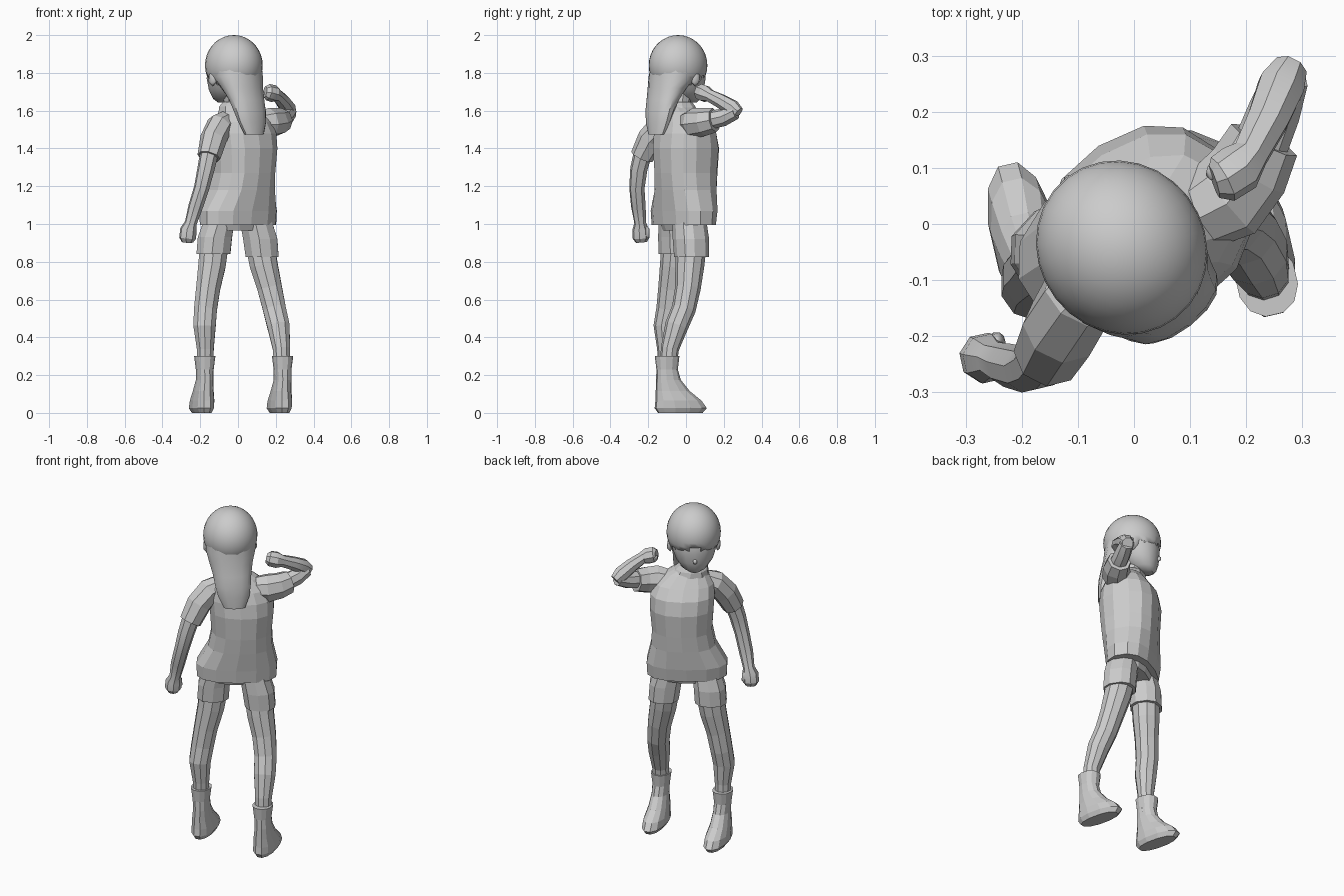
import bpy, bmesh, math
from mathutils import Vector, Matrix

FACE = math.radians(38)   # head yaw
BODY = math.radians(33)   # torso yaw
FOOT = math.radians(13)


def finish(name, bm, smooth=None):
    bmesh.ops.recalc_face_normals(bm, faces=bm.faces)
    me = bpy.data.meshes.new(name)
    bm.to_mesh(me)
    bm.free()
    ob = bpy.data.objects.new(name, me)
    bpy.context.collection.objects.link(ob)
    if smooth:
        bpy.ops.object.select_all(action='DESELECT')
        ob.select_set(True)
        bpy.context.view_layer.objects.active = ob
        bpy.ops.object.shade_smooth_by_angle(angle=math.radians(smooth))
    return ob


def skin(name, rings, smooth=None):
    bm = bmesh.new()
    vs = [[bm.verts.new(p) for p in r] for r in rings]
    n = len(vs[0])
    for a, b in zip(vs, vs[1:]):
        for i in range(n):
            j = (i + 1) % n
            bm.faces.new((a[i], a[j], b[j], b[i]))
    bm.faces.new(vs[0])
    bm.faces.new(vs[-1])
    return finish(name, bm, smooth)


def loft(name, sections, ang, n=12, power=0.85, smooth=None):
    """Stack of rounded horizontal sections: x, y, z, half width, half depth."""
    rings = []
    for x, y, z, a, b in sections:
        ring = []
        for i in range(n):
            t = 2 * math.pi * (i + 0.5) / n
            c, s = math.cos(t), math.sin(t)
            p = Vector((a * math.copysign(abs(c) ** power, c),
                        b * math.copysign(abs(s) ** power, s), 0))
            p.rotate(Matrix.Rotation(ang, 3, 'Z'))
            ring.append(p + Vector((x, y, z)))
        rings.append(ring)
    return skin(name, rings, smooth)


def tube(name, pts, n=8, smooth=None):
    """Limb along a path of x, y, z, radius."""
    P = [Vector(p[:3]) for p in pts]
    ref = Vector((-0.57, 0.82, 0.1))
    rings = []
    for k, p in enumerate(P):
        d = (P[min(k + 1, len(P) - 1)] - P[max(k - 1, 0)]).normalized()
        u = (ref - d * ref.dot(d)).normalized()
        v = d.cross(u)
        rings.append([p + pts[k][3] * (u * math.cos(2 * math.pi * i / n) + v * math.sin(2 * math.pi * i / n))
                      for i in range(n)])
    return skin(name, rings, smooth)


def blob(name, loc, size, euler=(0, 0, 0), sub=1):
    bm = bmesh.new()
    bmesh.ops.create_icosphere(bm, subdivisions=sub, radius=1)
    ob = finish(name, bm, 60)
    ob.location, ob.scale, ob.rotation_euler = loc, size, euler
    return ob


# hair cap: sphere opened over the face, with a jagged fringe
C = Vector((-0.022, -0.042, 1.84))
bm = bmesh.new()
bmesh.ops.create_uvsphere(bm, u_segments=28, v_segments=18, radius=1)


def open_face(f):
    c = f.calc_center_median()
    a = abs(math.atan2(c.x, c.y))
    if a > 1.7:
        return c.z < -0.8
    step = 0.14 if int(a * 4.5) % 2 else 0
    return c.z < -0.14 - 0.25 * a - step


bmesh.ops.delete(bm, geom=[f for f in bm.faces if open_face(f)], context='FACES')
hair = finish("hair_cap", bm, 40)
hair.location, hair.rotation_euler, hair.scale = C, (0, 0, FACE), (0.149, 0.159, 0.16)
sol = hair.modifiers.new("thickness", 'SOLIDIFY')
sol.thickness = 0.06
sol.offset = -1

# hair hanging down the back
loft("back_hair", [(0.085, -0.155, 1.475, 0.06, 0.03), (0.075, -0.148, 1.54, 0.088, 0.042),
                   (0.062, -0.138, 1.60, 0.1, 0.054), (0.045, -0.122, 1.66, 0.108, 0.066),
                   (0.022, -0.1, 1.72, 0.122, 0.085), (-0.002, -0.07, 1.78, 0.139, 0.118),
                   (-0.02, -0.045, 1.85, 0.14, 0.14)],
     FACE, 14, 0.93, 40)

# face, nose, neck, ears
loft("face", [(-0.078, 0.03, 1.643, 0.028, 0.025), (-0.062, 0.008, 1.663, 0.068, 0.07),
              (-0.05, -0.008, 1.71, 0.103, 0.102), (-0.038, -0.022, 1.77, 0.124, 0.128),
              (-0.03, -0.032, 1.83, 0.128, 0.136), (-0.022, -0.042, 1.92, 0.1, 0.11)],
     FACE, 14, 0.95, 40)
blob("nose", (-0.112, 0.073, 1.725), (0.013, 0.018, 0.018), (0, 0, FACE))
loft("neck", [(0.0, -0.05, 1.54, 0.062, 0.06), (-0.01, -0.04, 1.62, 0.055, 0.055),
              (-0.03, -0.03, 1.70, 0.06, 0.06)], FACE, 10)
for side, s in (("left", -1), ("right", 1)):
    off = Matrix.Rotation(FACE, 3, 'Z') @ Vector((s * 0.13, 0.015, -0.07))
    blob(side + "_ear", C + off, (0.018, 0.028, 0.042), (0, 0, FACE + s * -0.3))

# shirt
loft("shirt_body", [(0.0, -0.012, 0.995, 0.222, 0.128), (0.0, -0.01, 1.07, 0.225, 0.138),
                    (0.018, -0.002, 1.18, 0.18, 0.15), (0.025, 0.0, 1.27, 0.168, 0.158),
                    (0.027, 0.0, 1.4, 0.178, 0.166), (0.025, -0.005, 1.48, 0.18, 0.152),
                    (0.022, -0.018, 1.54, 0.164, 0.122), (0.01, -0.032, 1.595, 0.115, 0.09),
                    (-0.004, -0.04, 1.625, 0.07, 0.072)], BODY, 14)
loft("collar", [(0.0, -0.04, 1.59, 0.105, 0.095), (-0.01, -0.04, 1.622, 0.09, 0.084),
                (-0.014, -0.037, 1.645, 0.066, 0.066)], BODY, 10)
tube("left_sleeve", [(-0.055, -0.08, 1.55, 0.055), (-0.098, -0.13, 1.52, 0.07),
                     (-0.13, -0.187, 1.45, 0.071), (-0.154, -0.234, 1.355, 0.062)])
tube("right_sleeve", [(0.1, 0.01, 1.53, 0.065), (0.165, 0.045, 1.535, 0.08),
                      (0.205, 0.095, 1.54, 0.074), (0.232, 0.15, 1.55, 0.065)])

# arms running into closed hands
tube("left_arm", [(-0.147, -0.222, 1.4, 0.05), (-0.17, -0.25, 1.29, 0.046), (-0.193, -0.26, 1.19, 0.041),
                  (-0.225, -0.252, 1.09, 0.039), (-0.25, -0.242, 1.005, 0.032),
                  (-0.262, -0.24, 0.97, 0.045), (-0.267, -0.238, 0.925, 0.045),
                  (-0.268, -0.236, 0.903, 0.03)], smooth=30)
blob("left_thumb", (-0.245, -0.21, 0.955), (0.018, 0.02, 0.04))
tube("right_upper_arm", [(0.21, 0.1, 1.545, 0.05), (0.25, 0.2, 1.565, 0.047),
                         (0.273, 0.262, 1.592, 0.04)], smooth=30)
tube("right_forearm_and_fist", [(0.278, 0.278, 1.588, 0.032), (0.262, 0.245, 1.615, 0.044),
                                (0.238, 0.185, 1.65, 0.039), (0.208, 0.125, 1.68, 0.034),
                                (0.188, 0.1, 1.69, 0.046), (0.158, 0.08, 1.698, 0.044),
                                (0.143, 0.075, 1.7, 0.03)], smooth=30)
blob("right_thumb", (0.155, 0.105, 1.69), (0.02, 0.038, 0.018), (0, 0, -0.8))

# pelvis and shorts
loft("shorts_waist", [(0.0, -0.012, 0.965, 0.14, 0.085), (0.0, -0.01, 1.04, 0.18, 0.11)], BODY)
loft("left_short_leg", [(-0.13, -0.052, 0.84, 0.09, 0.088), (-0.122, -0.052, 0.93, 0.09, 0.092),
                        (-0.1, -0.055, 1.015, 0.08, 0.088)], BODY, 10)
loft("right_short_leg", [(0.128, 0.03, 0.825, 0.086, 0.09), (0.118, 0.026, 0.92, 0.09, 0.093),
                         (0.095, 0.018, 1.015, 0.083, 0.088)], BODY, 10)

# legs
tube("left_leg", [(-0.125, -0.05, 0.9, 0.08), (-0.138, -0.062, 0.78, 0.076), (-0.158, -0.08, 0.66, 0.067),
                  (-0.172, -0.093, 0.55, 0.064), (-0.177, -0.11, 0.46, 0.062),
                  (-0.173, -0.106, 0.34, 0.047), (-0.174, -0.1, 0.2, 0.043)], 10)
tube("right_leg", [(0.115, 0.03, 0.9, 0.08), (0.137, 0.02, 0.78, 0.077), (0.168, 0.01, 0.66, 0.068),
                   (0.193, -0.012, 0.55, 0.064), (0.214, -0.05, 0.46, 0.062),
                   (0.23, -0.085, 0.34, 0.048), (0.235, -0.1, 0.2, 0.043)], 10)

# boots
for side, x in (("left", -0.176), ("right", 0.236)):
    loft(side + "_boot", [(x - 0.016, -0.03, 0.0, 0.045, 0.122), (x - 0.018, -0.028, 0.025, 0.06, 0.142),
                          (x - 0.014, -0.04, 0.065, 0.06, 0.125), (x - 0.008, -0.07, 0.115, 0.052, 0.092),
                          (x, -0.093, 0.175, 0.045, 0.066), (x, -0.1, 0.23, 0.046, 0.057),
                          (x, -0.1, 0.3, 0.055, 0.065)], FOOT, 12, 0.9)
